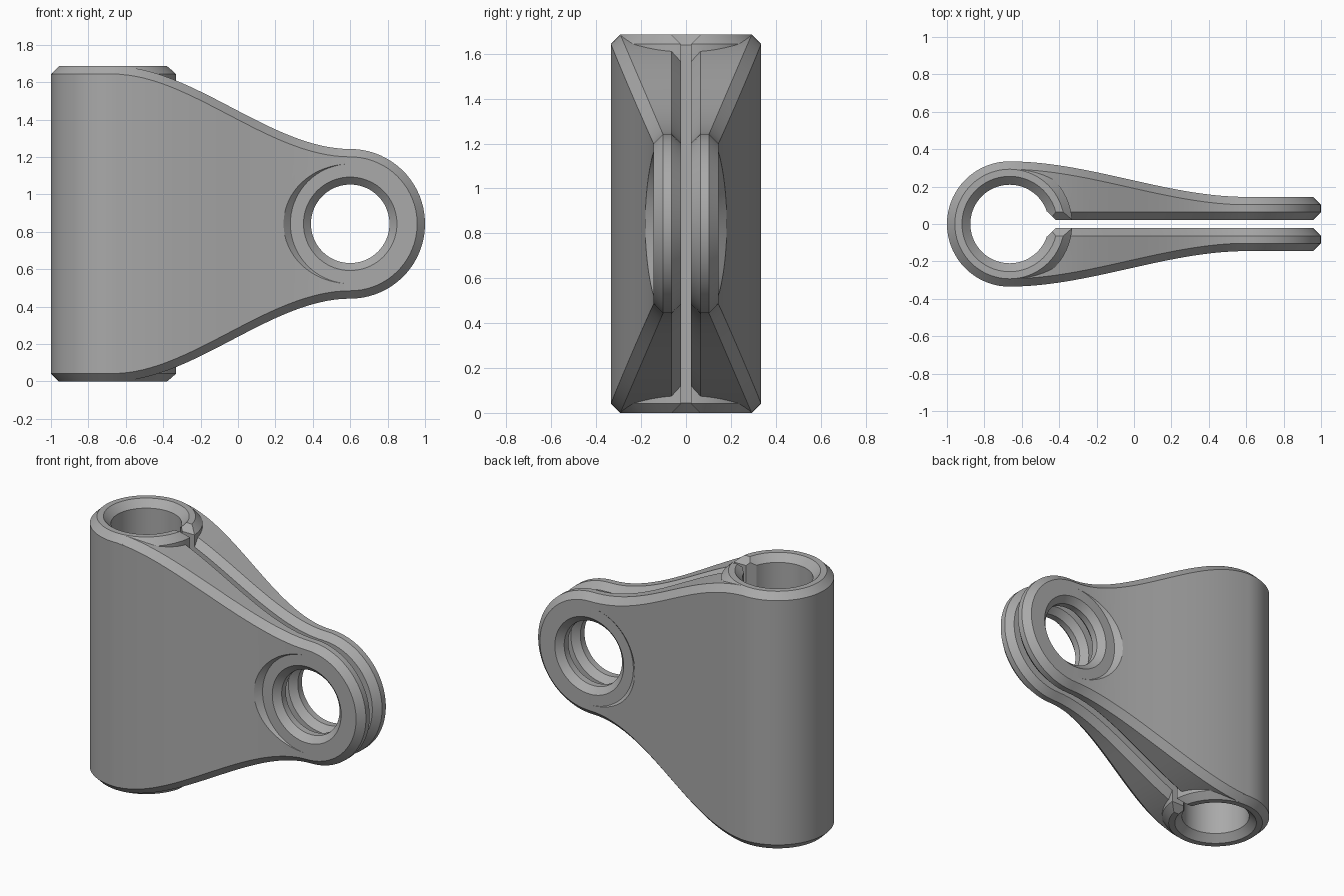
import bpy, bmesh, math
from mathutils import Vector

if "Cube" in bpy.data.objects:
    bpy.data.objects.remove(bpy.data.objects["Cube"])

H = 1.685            # barrel height
ZC = H / 2           # mid height
BX, BR = -0.665, 0.335   # barrel axis and radius
EX, ER = 0.6, 0.4        # eye axis and radius
GAP, C = 0.022, 0.042    # half slot width, chamfer

metal = bpy.data.materials.new("grey metal")
metal.use_nodes = True
GREY = (0.4, 0.4, 0.4, 1)
metal.diffuse_color = GREY
metal.node_tree.nodes["Principled BSDF"].inputs["Base Color"].default_value = GREY


def finish(name, bm):
    bmesh.ops.recalc_face_normals(bm, faces=bm.faces[:])
    mesh = bpy.data.meshes.new(name)
    bm.to_mesh(mesh)
    bm.free()
    mesh.materials.append(metal)
    ob = bpy.data.objects.new(name, mesh)
    bpy.context.collection.objects.link(ob)
    return ob


def lathe(name, profile, place, segs=72):
    """Closed solid turned from (radius, height) points; place maps to the model."""
    bm = bmesh.new()
    rings = []
    for r, h in profile:
        angles = [2 * math.pi * i / segs for i in range(segs)]
        rings.append([bm.verts.new(place(r * math.cos(a), r * math.sin(a), h)) for a in angles])
    for a, b in zip(rings, rings[1:]):
        for i in range(segs):
            j = (i + 1) % segs
            bm.faces.new((a[i], a[j], b[j], b[i]))
    bm.faces.new(rings[0])
    bm.faces.new(rings[-1])
    return finish(name, bm)


def prism(name, outline, lo, hi, place):
    bm = bmesh.new()
    a, b = [[bm.verts.new(place(u, v, w)) for u, v in outline] for w in (lo, hi)]
    bm.faces.new(a)
    bm.faces.new(b)
    for i in range(len(a)):
        j = (i + 1) % len(a)
        bm.faces.new((a[i], a[j], b[j], b[i]))
    return finish(name, bm)


def ease(x, start, end):
    t = min(1, max(0, (x - BX) / (EX - BX)))
    return start + (end - start) * t * t * (3 - 2 * t)


def arm(name, side):
    # upper edge of the side outline, then the rounded end
    n = 32
    up = [(x, ease(x, ZC - 0.0005, ER)) for x in (BX + (EX - BX) * i / n for i in range(n))]
    m = 18
    for i in range(m + 1):
        a = math.pi / 2 * (1 - i / (m + 0.5))
        up.append((EX + ER * math.cos(a), ER * math.sin(a)))
    inset = []
    for i, (x, z) in enumerate(up):
        p, q = up[max(i - 1, 0)], up[min(i + 1, len(up) - 1)]
        t = Vector((q[0] - p[0], q[1] - p[1])).normalized()
        inset.append((x + t.y * C if i else x, z - t.x * C))
    inset[-1] = (EX + (ER - C) * math.cos(a), (ER - C) * math.sin(a))

    def outer(x):
        return ease(x, BR - 0.0005, 0.145)

    layers = [(inset, lambda x: GAP - 0.001), (up, lambda x: GAP + C),
              (up, lambda x: outer(x) - C), (inset, outer)]
    bm = bmesh.new()
    loops = []
    for pts, depth in layers:
        top = [bm.verts.new((x, side * depth(x), ZC + z)) for x, z in pts]
        low = [bm.verts.new((x, side * depth(x), ZC - z)) for x, z in pts]
        loops.append(top + low[::-1])
    k = len(loops[0])
    for a, b in zip(loops, loops[1:]):
        for i in range(k):
            j = (i + 1) % k
            bm.faces.new((a[i], a[j], b[j], b[i]))
    for loop in (loops[0], loops[-1]):
        for i in range(k // 2 - 1):
            bm.faces.new((loop[i], loop[i + 1], loop[k - 2 - i], loop[k - 1 - i]))
    return finish(name, bm)


def combine(base, other, operation):
    mod = base.modifiers.new(operation, "BOOLEAN")
    mod.object, mod.operation, mod.solver = other, operation, "EXACT"
    bpy.context.view_layer.objects.active = base
    bpy.ops.object.modifier_apply(modifier=mod.name)
    bpy.data.objects.remove(other)


def upright(u, v, w):
    return (BX + u, v, w)


def across(u, v, w):
    return (EX + u, w, ZC + v)


# Barrel and the two clamp arms
clamp = lathe("clamp_body", [(BR - C, 0), (BR, C), (BR, H - C), (BR - C, H)], upright)
combine(clamp, arm("rear_arm", 1), "UNION")
combine(clamp, arm("front_arm", -1), "UNION")

# Bore with chamfered mouths
bore = [(0.355, -0.1), (0.21, 0.045), (0.21, H - 0.045), (0.355, H + 0.1)]
combine(clamp, lathe("bore_cutter", bore, upright), "DIFFERENCE")

# Slot with its corners eased at the bore
half = [(-0.6, 0.067), (-0.465, 0.067), (-0.42, GAP), (1.1, GAP)]
slot = half + [(x, -y) for x, y in reversed(half)]
combine(clamp, prism("slot_cutter", slot, -0.2, H + 0.2, lambda u, v, w: (u, v, w)), "DIFFERENCE")

# Chamfered slot mouths at both barrel ends
for z0, s in ((0, 1), (H, -1)):
    notch = [(0, z0 + s * (C + GAP)), (0.122, z0 + s * (C + GAP - 0.122)),
             (-0.122, z0 + s * (C + GAP - 0.122))]
    combine(clamp, prism("mouth_cutter", notch, -0.55, -0.2, lambda u, v, w: (w, u, v)), "DIFFERENCE")

# Bolt eye with chamfers and a sloped spot face
eye = [(0.675, 0.5), (0.32, 0.1452), (0.25, 0.1452), (0.21, 0.105), (0.21, GAP + 0.04), (0.25, GAP)]
eye += [(r, -y) for r, y in reversed(eye)]
combine(clamp, lathe("eye_cutter", eye, across), "DIFFERENCE")

bpy.ops.object.select_all(action="DESELECT")
clamp.select_set(True)
bpy.context.view_layer.objects.active = clamp
bpy.ops.object.shade_smooth_by_angle(angle=math.radians(25))
